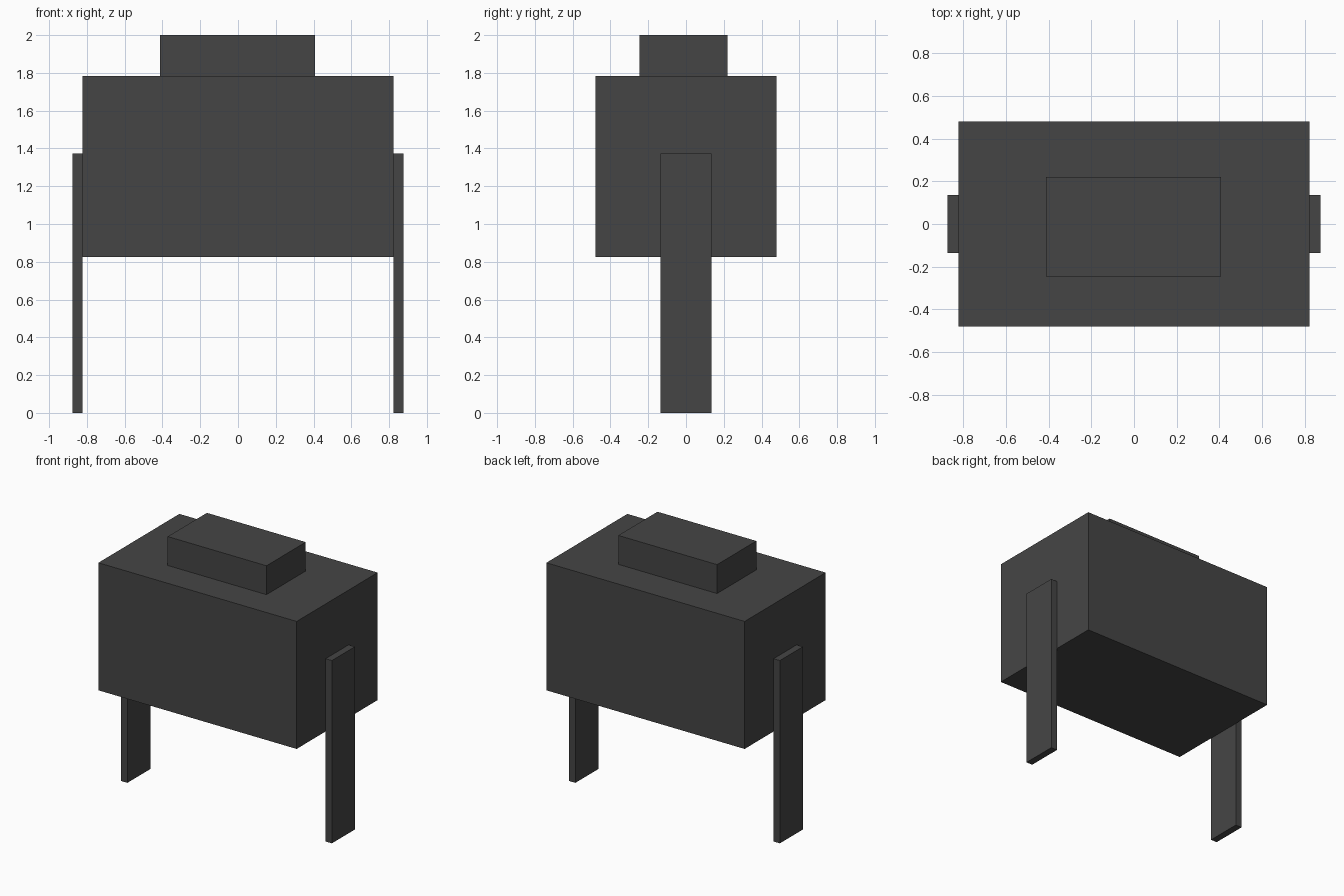
import bpy
import bmesh

cube = bpy.data.objects.get("Cube")
if cube:
    bpy.data.objects.remove(cube, do_unlink=True)

# Single dark grey plastic
grey = bpy.data.materials.new("dark grey")
grey.use_nodes = True
colour = (0.06, 0.06, 0.06, 1.0)
grey.diffuse_color = colour
grey.node_tree.nodes["Principled BSDF"].inputs["Base Color"].default_value = colour


def box(name, low, high):
    """Flat-shaded box between two opposite corners."""
    bm = bmesh.new()
    bmesh.ops.create_cube(bm, size=1)
    for v in bm.verts:
        v.co = [(a + b) / 2 + c * (b - a) for a, b, c in zip(low, high, v.co)]
    mesh = bpy.data.meshes.new(name)
    bm.to_mesh(mesh)
    bm.free()
    mesh.materials.append(grey)
    obj = bpy.data.objects.new(name, mesh)
    bpy.context.collection.objects.link(obj)
    return obj


# Main housing
box("body", (-0.823, -0.48, 0.826), (0.823, 0.48, 1.783))

# Raised button on top, slightly off centre
box("button", (-0.412, -0.245, 1.783), (0.408, 0.22, 2.0))

# Flat legs against both ends
box("left_leg", (0.823, -0.136, 0.0), (0.875, 0.136, 1.372))
box("right_leg", (-0.875, -0.136, 0.0), (-0.823, 0.136, 1.372))
